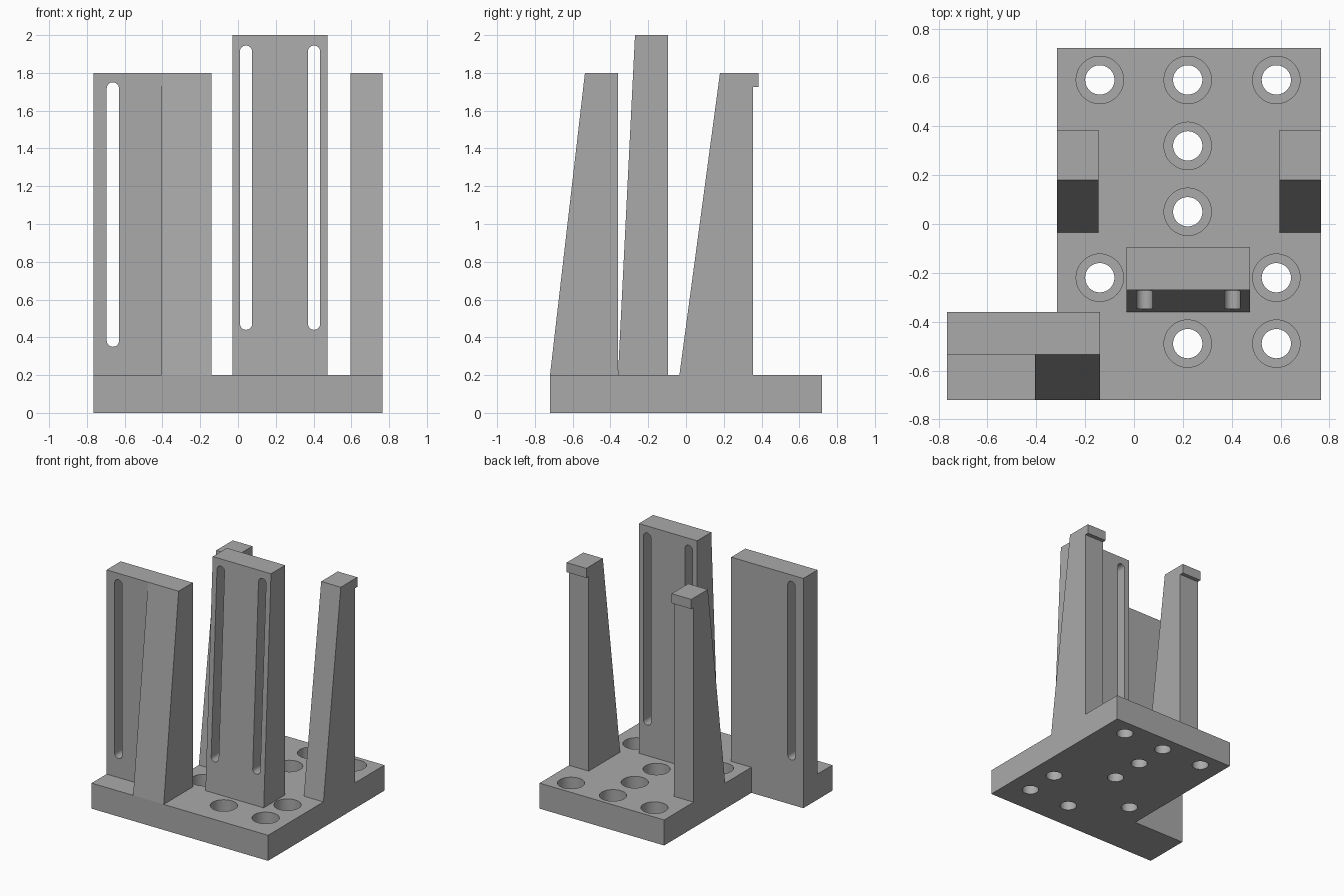
import bpy, bmesh, math

if "Cube" in bpy.data.objects:
    bpy.data.objects.remove(bpy.data.objects["Cube"])

grey = bpy.data.materials.new("mid grey")
grey.diffuse_color = (0.40, 0.40, 0.40, 1)
grey.use_nodes = True
grey.node_tree.nodes["Principled BSDF"].inputs["Base Color"].default_value = grey.diffuse_color


def prism(name, profile, axis, start, end):
    """Extrude a profile: axis 'x' takes (y, z), 'y' takes (x, z), 'z' takes (x, y)."""
    place = {"x": lambda a, b, t: (t, a, b),
             "y": lambda a, b, t: (a, t, b),
             "z": lambda a, b, t: (a, b, t)}[axis]
    bm = bmesh.new()
    low = [bm.verts.new(place(a, b, start)) for a, b in profile]
    high = [bm.verts.new(place(a, b, end)) for a, b in profile]
    n = len(profile)
    bm.faces.new(low)
    bm.faces.new(high)
    for i in range(n):
        j = (i + 1) % n
        bm.faces.new((low[i], low[j], high[j], high[i]))
    bmesh.ops.recalc_face_normals(bm, faces=bm.faces)
    mesh = bpy.data.meshes.new(name)
    bm.to_mesh(mesh)
    bm.free()
    mesh.materials.append(grey)
    obj = bpy.data.objects.new(name, mesh)
    bpy.context.collection.objects.link(obj)
    return obj


def circle(cx, cy, r, n=48):
    return [(cx + r * math.cos(2 * math.pi * i / n),
             cy + r * math.sin(2 * math.pi * i / n)) for i in range(n)]


def slot(cx, z0, z1, r, n=16):
    """Upright rounded slot outline in x and z."""
    top = [(cx + r * math.cos(math.pi * i / n), z1 - r + r * math.sin(math.pi * i / n))
           for i in range(n + 1)]
    bottom = [(cx - r * math.cos(math.pi * i / n), z0 + r - r * math.sin(math.pi * i / n))
              for i in range(n + 1)]
    return top + bottom


def cut(obj, cutters):
    for c in cutters:
        mod = obj.modifiers.new("cut", "BOOLEAN")
        mod.operation = "DIFFERENCE"
        mod.solver = "EXACT"
        mod.object = c
    bpy.context.view_layer.objects.active = obj
    for mod in list(obj.modifiers):
        bpy.ops.object.modifier_apply(modifier=mod.name)
    for c in cutters:
        bpy.data.objects.remove(c)
    bpy.ops.object.select_all(action="DESELECT")
    obj.select_set(True)
    bpy.ops.object.shade_smooth_by_angle(angle=math.radians(30))


BASE = 0.2

# L-shaped base with counterbored bolt holes
base = prism("base_plate", [(-0.765, -0.72), (0.765, -0.72), (0.765, 0.72),
                            (-0.315, 0.72), (-0.315, -0.36), (-0.765, -0.36)], "z", 0, BASE)
holes = [(-0.14, 0.59), (0.22, 0.59), (0.583, 0.59), (0.22, 0.32), (0.22, 0.05),
         (-0.14, -0.22), (0.583, -0.22), (0.22, -0.49), (0.583, -0.49)]
cutters = []
for x, y in holes:
    cutters.append(prism("bolt_hole", circle(x, y, 0.06), "z", -0.1, 0.3))
    cutters.append(prism("counterbore", circle(x, y, 0.097), "z", 0.08, 0.3))
cut(base, cutters)

# Slotted side plate with a tapered rib in front
side = prism("side_plate", [(-0.535, BASE), (-0.36, BASE), (-0.36, 1.8), (-0.535, 1.8)],
             "x", -0.765, -0.14)
cut(side, [prism("side_slot", slot(-0.6625, 0.35, 1.75, 0.0325), "y", -1, 0)])
prism("side_rib", [(-0.72, BASE), (-0.535, BASE), (-0.535, 1.8)], "x", -0.405, -0.14)

# Tall tapered centre plate with two slots
centre = prism("centre_plate", [(-0.36, BASE), (-0.095, BASE), (-0.095, 2), (-0.27, 2)],
               "x", -0.03, 0.475)
cut(centre, [prism("centre_slot", slot(x, 0.44, 1.945, 0.0325), "y", -1, 0.5)
             for x in (0.0425, 0.4025)])

# Pair of tapered posts with a small lip at the back
for name, x in (("left_post", -0.315), ("right_post", 0.595)):
    prism(name, [(-0.035, BASE), (0.355, BASE), (0.355, 1.725), (0.385, 1.725),
                 (0.385, 1.8), (0.18, 1.8)], "x", x, x + 0.17)
